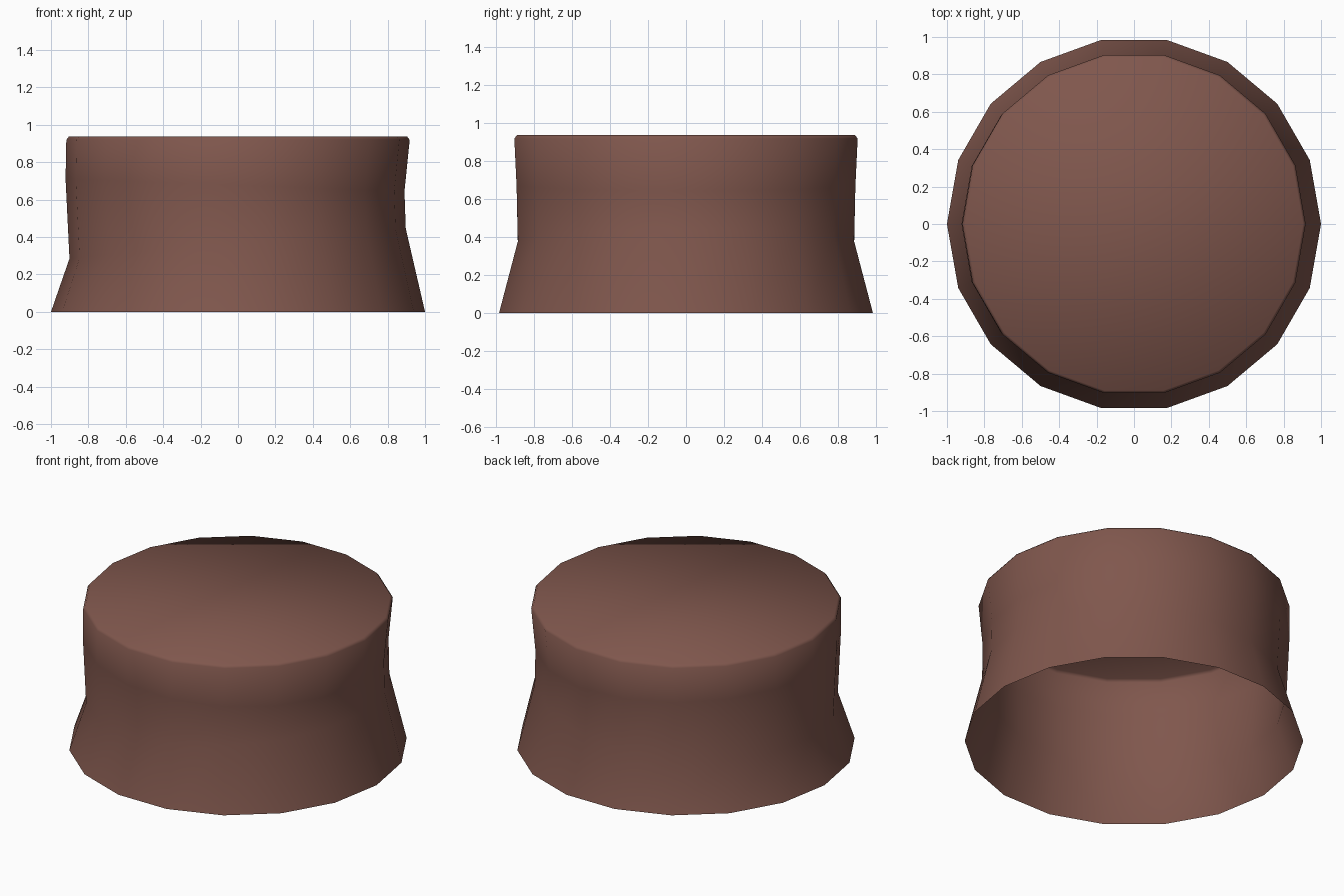
import bpy, bmesh, math

if "Cube" in bpy.data.objects:
    bpy.data.objects.remove(bpy.data.objects["Cube"])

SIDES = 18
# Rings from the ground up: radius, centre height, tilt along x, x shift
RINGS = [
    (1.000, 0.000, 0.000, 0.000),    # flared foot
    (0.899, 0.365, 0.080, -0.002),   # tilted waist
    (0.906, 0.678, -0.034, -0.016),  # tilted shoulder
    (0.918, 0.920, 0.000, 0.000),    # rim
    (0.904, 0.938, 0.000, 0.000),    # bevelled top edge
]

brown = bpy.data.materials.new("brown")
brown.diffuse_color = (0.215, 0.095, 0.074, 1)
brown.use_nodes = True
brown.node_tree.nodes["Principled BSDF"].inputs["Base Color"].default_value = brown.diffuse_color

# Waisted drum body, hollow and open at the bottom
bm = bmesh.new()
loops = []
for r, z, tilt, dx in RINGS:
    loop = []
    for i in range(SIDES):
        a = 2 * math.pi * i / SIDES
        c = math.cos(a)
        loop.append(bm.verts.new((r * c + dx, r * math.sin(a), z + tilt * c)))
    loops.append(loop)

for lo, hi in zip(loops, loops[1:]):
    for i in range(SIDES):
        j = (i + 1) % SIDES
        bm.faces.new((lo[i], lo[j], hi[j], hi[i]))

# Closed top
bm.faces.new(loops[-1])

for f in bm.faces:
    f.smooth = True   # the whole body is shaded smooth, top included

mesh = bpy.data.meshes.new("drum_body")
bm.to_mesh(mesh)
bm.free()
mesh.materials.append(brown)
body = bpy.data.objects.new("drum_body", mesh)
bpy.context.collection.objects.link(body)
